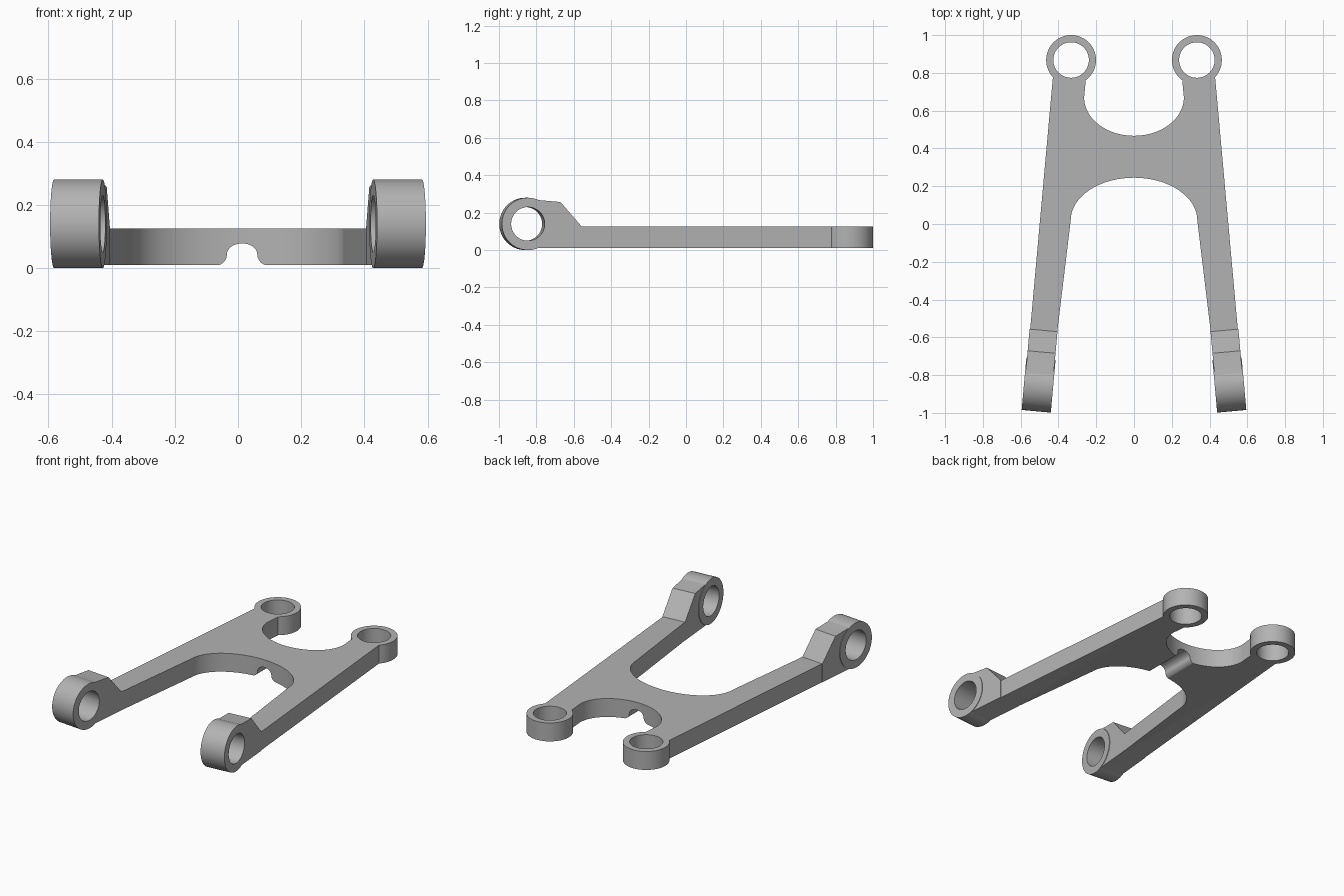
import bpy, bmesh
from math import sin, cos, pi
from mathutils import Matrix, Vector

cube = bpy.data.objects.get("Cube")
if cube:
    bpy.data.objects.remove(cube)

BOTTOM, TOP = 0.01, 0.125
TILT = 0.09

metal = bpy.data.materials.new("grey metal")
metal.use_nodes = True
GREY = (0.45, 0.45, 0.45, 1)
metal.diffuse_color = GREY
metal.node_tree.nodes["Principled BSDF"].inputs["Base Color"].default_value = GREY


def prism(name, pts, w0, w1, frame=Matrix()):
    """Extrude a 2D outline from w0 to w1 along the frame's third axis."""
    bm = bmesh.new()
    face = bm.faces.new([bm.verts.new((u, v, w0)) for u, v in pts])
    ext = bmesh.ops.extrude_face_region(bm, geom=[face])["geom"]
    bmesh.ops.translate(bm, vec=(0, 0, w1 - w0),
                        verts=[g for g in ext if isinstance(g, bmesh.types.BMVert)])
    bmesh.ops.transform(bm, matrix=frame, verts=bm.verts)
    bmesh.ops.recalc_face_normals(bm, faces=bm.faces)
    mesh = bpy.data.meshes.new(name)
    bm.to_mesh(mesh)
    bm.free()
    mesh.materials.append(metal)
    obj = bpy.data.objects.new(name, mesh)
    bpy.context.collection.objects.link(obj)
    return obj


def arc(cx, cy, rx, ry, a0, a1, n):
    return [(cx + rx * cos(a0 + (a1 - a0) * i / n),
             cy + ry * sin(a0 + (a1 - a0) * i / n)) for i in range(n + 1)]


def circle(r, n=64):
    return arc(0, 0, r, r, 0, 2 * pi, n)[:-1]


def combine(target, tool, operation):
    mod = target.modifiers.new(operation, 'BOOLEAN')
    mod.operation, mod.solver, mod.object = operation, 'EXACT', tool
    bpy.context.view_layer.objects.active = target
    bpy.ops.object.modifier_apply(modifier=mod.name)
    bpy.data.objects.remove(tool)


# Flat H-shaped plate: both curved bays are part of the outline
side = [(0.43, 0.77), (0.576, -0.85), (0.43, -0.85), (0.405, -0.56)]
outline = [(0.425, 0.83)] + side
outline += arc(0, 0.02, 0.335, 0.225, 0, pi, 48)
outline += [(-x, y) for x, y in reversed(side)] + [(-0.425, 0.83), (-0.25, 0.82)]
outline += arc(0, 0.67, 0.264, 0.203, pi, 2 * pi, 48) + [(0.25, 0.82)]
arm = prism("suspension_arm", outline, BOTTOM, TOP)

# Rounded channel with flared lips along the underside of the bridge
MID, HALF, LIP = 0.013, 0.048, 0.036
channel = [(MID - HALF - LIP, -0.05)]
channel += arc(MID - HALF - LIP, BOTTOM + LIP - 0.002, LIP, LIP, -pi / 2, 0, 10)
channel += arc(MID, 0.044, HALF, 0.034, pi, 0, 24)
channel += arc(MID + HALF + LIP, BOTTOM + LIP - 0.002, LIP, LIP, pi, 1.5 * pi, 10)
channel += [(MID + HALF + LIP, -0.05)]
along_y = Matrix(((1, 0, 0, 0), (0, 0, 1, 0), (0, 1, 0, 0), (0, 0, 0, 1)))
combine(arm, prism("channel_cutter", channel, 0.1, 0.6, along_y), 'DIFFERENCE')

# Stepped lug side, running from the arm up to the pivot eye
lug = [(0, -0.13), (0.29, -0.13), (0.29, -0.015), (0.175, 0.117),
       (0.06, 0.127), (0, 0.137)]

for s in (-1, 1):
    # Vertical bushing ring at the rear
    rear = Matrix.Translation((s * 0.333, 0.868, 0))
    combine(arm, prism("rear_ring", circle(0.132), BOTTOM, TOP, rear), 'UNION')
    combine(arm, prism("rear_bore", circle(0.094), -0.1, 0.3, rear), 'DIFFERENCE')

    # Horizontal pivot eye and its lug at the front, square to the arm
    a = s * TILT
    eye = Matrix(((-sin(a), 0, cos(a), s * 0.505), (cos(a), 0, sin(a), -0.852),
                  (0, 1, 0, 0.14), (0, 0, 0, 1)))
    combine(arm, prism("front_lug", lug, -0.074, 0.074, eye), 'UNION')
    combine(arm, prism("front_eye", circle(0.14), -0.0775, 0.0775, eye), 'UNION')
    combine(arm, prism("front_bore", circle(0.09), -0.2, 0.2, eye), 'DIFFERENCE')

# Smooth curved walls, crisp edges
bpy.ops.object.select_all(action='DESELECT')
arm.select_set(True)
bpy.context.view_layer.objects.active = arm
bpy.ops.object.shade_smooth_by_angle(angle=0.5)
